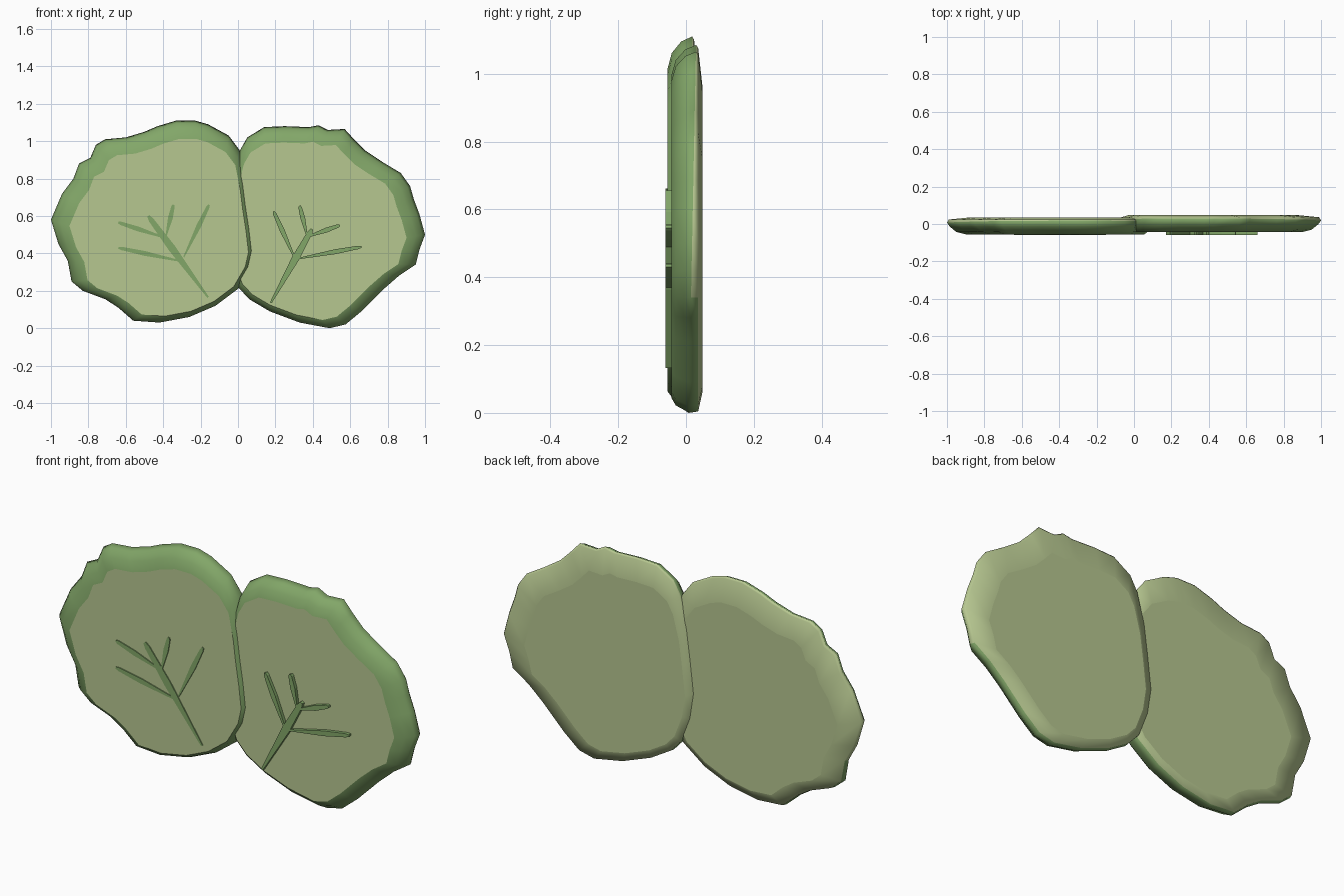
import bpy
import bmesh
from mathutils import Vector

cube = bpy.data.objects.get("Cube")
if cube:
    bpy.data.objects.remove(cube, do_unlink=True)


def make_material(name, color):
    material = bpy.data.materials.new(name)
    material.use_nodes = True
    material.diffuse_color = color
    material.node_tree.nodes["Principled BSDF"].inputs["Base Color"].default_value = color
    return material


pale_green = make_material("pale leaf green", (0.47, 0.57, 0.28, 1))
rim_green = make_material("rim green", (0.225, 0.385, 0.14, 1))


def finish(name, bm, materials):
    bmesh.ops.recalc_face_normals(bm, faces=bm.faces)
    mesh = bpy.data.meshes.new(name)
    bm.to_mesh(mesh)
    bm.free()
    for material in materials:
        mesh.materials.append(material)
    obj = bpy.data.objects.new(name, mesh)
    bpy.context.collection.objects.link(obj)
    return obj


# Rim profile: (position from face edge to outer edge, depth); None follows the height
PROFILE = [(0, -.055), (.5, -.042), (.85, -.014), (1, None), (.9, .024), (-.33, .036)]
INSET = .122
OUTER_EDGE = 3


def leaf_pad(name, outline, centre, shift):
    """Flat leaf with a wavy outline, rounded front rim and bevelled back."""
    bm = bmesh.new()
    rings = []
    for t, depth in PROFILE:
        scale = 1 - INSET * (1 - t)
        ring = []
        for x, z in outline:
            y = .02 * z - .004 if depth is None else depth
            ring.append(bm.verts.new((centre[0] + (x - centre[0]) * scale,
                                      y + shift,
                                      centre[1] + (z - centre[1]) * scale)))
        rings.append(ring)
    count = len(outline)
    for band, (a, b) in enumerate(zip(rings, rings[1:])):
        for i in range(count):
            j = (i + 1) % count
            face = bm.faces.new((a[i], a[j], b[j], b[i]))
            face.smooth = True
            # The rim colour wraps round the edge on the lower half only
            low = a[i].co.z < .4
            is_rim = band < OUTER_EDGE or (band == OUTER_EDGE and low)
            face.material_index = 1 if is_rim else 0
    # Flat front and back faces with crisp borders
    for ring in (rings[0], rings[-1]):
        cap = bm.faces.new(ring)
        for edge in cap.edges:
            edge.smooth = False
    return finish(name, bm, [pale_green, rim_green])


def vein(name, start, end, width, face_y):
    """Raised tapered strip lying on the front of a leaf."""
    start, end = Vector(start), Vector(end)
    along = end - start
    side = Vector((-along.y, along.x)).normalized() * width
    stations = [(0, .25), (.6, 1), (.95, .7), (1, .35)]
    loop = [start + along * t + side * w for t, w in stations]
    loop += [start + along * t - side * w for t, w in reversed(stations)]
    bm = bmesh.new()
    face = bm.faces.new([bm.verts.new((p.x, face_y + .004, p.y)) for p in loop])
    extruded = bmesh.ops.extrude_face_region(bm, geom=[face])
    front = [v for v in extruded["geom"] if isinstance(v, bmesh.types.BMVert)]
    for v in front:
        v.co.y = -.06
    return finish(name, bm, [rim_green])


# Leaf outlines, (x, z), running round from the upper notch
right_outline = [
    (.01, .95), (-.05, 1.03), (-.16, 1.09), (-.23, 1.11), (-.33, 1.11), (-.43, 1.08),
    (-.5, 1.05), (-.6, 1.02), (-.71, 1.01), (-.76, .98), (-.79, .91), (-.85, .88),
    (-.88, .8), (-.94, .72), (-1, .58), (-.96, .45), (-.91, .36), (-.89, .25),
    (-.83, .2), (-.71, .155), (-.64, .11), (-.56, .04), (-.42, .03), (-.26, .06),
    (-.12, .12), (0, .21), (.07, .33), (.09, .42), (.075, .55), (.055, .68), (.04, .8)]
left_outline = [
    (.01, .95), (.05, 1.02), (.14, 1.075), (.25, 1.08), (.38, 1.075), (.43, 1.085),
    (.48, 1.06), (.57, 1.065), (.62, 1.01), (.68, .95), (.77, .89), (.87, .83),
    (.92, .76), (.94, .69), (.97, .61), (1, .5), (.97, .42), (.95, .34),
    (.86, .28), (.78, .21), (.66, .09), (.575, .02), (.49, 0), (.33, .03),
    (.17, .09), (.06, .155), (0, .22), (-.05, .35), (-.07, .48), (-.05, .65), (-.03, .8)]

leaf_pad("right_leaf", right_outline, (-.19, .31), 0)
leaf_pad("left_leaf", left_outline, (.19, .36), .012)

# Veins: the first of each set is the main stem
right_veins = [((-.16, .165), (-.48, .6)), ((-.29, .355), (-.64, .43)),
               ((-.38, .48), (-.64, .565)), ((-.385, .49), (-.345, .66)),
               ((-.29, .38), (-.155, .66))]
left_veins = [((.175, .135), (.395, .53)), ((.31, .37), (.66, .435)),
              ((.36, .485), (.545, .55)), ((.37, .49), (.33, .655)),
              ((.31, .36), (.19, .625))]
for side_name, veins, face_y in (("right", right_veins, -.055), ("left", left_veins, -.043)):
    for i, (start, end) in enumerate(veins):
        part = "main_vein" if i == 0 else f"side_vein_{i}"
        vein(f"{side_name}_{part}", start, end, .02 if i == 0 else .013, face_y)
